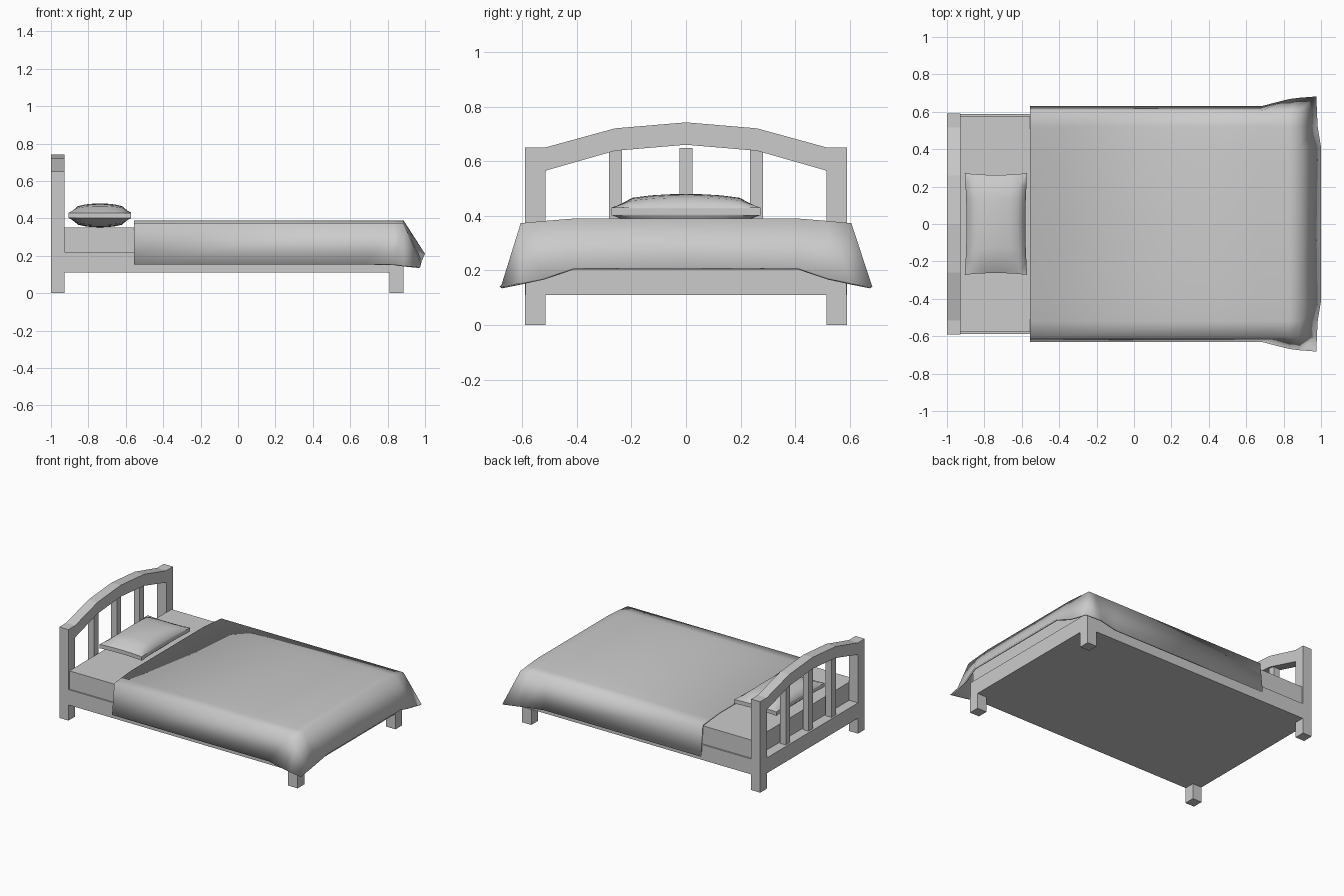
import bpy, bmesh, math

if "Cube" in bpy.data.objects:
    bpy.data.objects.remove(bpy.data.objects["Cube"])


def finish(name, bm):
    bmesh.ops.recalc_face_normals(bm, faces=bm.faces)
    me = bpy.data.meshes.new(name)
    bm.to_mesh(me)
    bm.free()
    ob = bpy.data.objects.new(name, me)
    bpy.context.collection.objects.link(ob)
    return ob


def smooth(ob, angle):
    bpy.ops.object.select_all(action='DESELECT')
    bpy.context.view_layer.objects.active = ob
    ob.select_set(True)
    bpy.ops.object.shade_smooth_by_angle(angle=math.radians(angle))


def box(name, x0, x1, y0, y1, z0, z1):
    bm = bmesh.new()
    bmesh.ops.create_cube(bm, size=1)
    for v in bm.verts:
        v.co.x = x1 if v.co.x > 0 else x0
        v.co.y = y1 if v.co.y > 0 else y0
        v.co.z = z1 if v.co.z > 0 else z0
    return finish(name, bm)


# Base frame and mattress
box("base_frame", -1, 0.885, -0.587, 0.587, 0.11, 0.22)
box("mattress", -0.93, 0.87, -0.577, 0.577, 0.22, 0.35)

# Legs at both ends
for side, y in (("right", -0.5525), ("left", 0.5525)):
    box(f"head_leg_{side}", -1, -0.928, y - 0.0375, y + 0.0375, 0, 0.11)
    box(f"foot_leg_{side}", 0.81, 0.885, y - 0.0375, y + 0.0375, 0, 0.11)

# Headboard: posts and faceted arch as one extruded outline
half = [(0.59, 0.11), (0.59, 0.65), (0.515, 0.65), (0.26, 0.72)]
inner = [(0.515, 0.11), (0.515, 0.565), (0.26, 0.638)]
outline = (half + [(0, 0.742)] + [(-y, z) for y, z in half[::-1]]
           + [(-y, z) for y, z in inner] + [(0, 0.66)] + inner[::-1])
bm = bmesh.new()
face = bm.faces.new([bm.verts.new((-1, y, z)) for y, z in outline])
ext = bmesh.ops.extrude_face_region(bm, geom=[face])
for v in ext["geom"]:
    if isinstance(v, bmesh.types.BMVert):
        v.co.x = -0.928
bmesh.ops.triangulate(bm, faces=[f for f in bm.faces if len(f.verts) > 4])
finish("headboard", bm)

# Headboard slats
for i, y in enumerate((-0.258, 0, 0.258)):
    box(f"headboard_slat_{i + 1}", -0.987, -0.941, y - 0.024, y + 0.024, 0.2, 0.648)

# Pillow with pinched rim
bm = bmesh.new()
bmesh.ops.create_cube(bm, size=2)
bmesh.ops.subdivide_edges(bm, edges=bm.edges[:], cuts=7, use_grid_fill=True)
for v in bm.verts:
    a, b, c = v.co
    h = 0.014 + 0.05 * max(0, (1 - a * a) * (1 - b * b)) ** 0.4
    v.co = (-0.738 + a * (0.157 + 0.01 * b * b),
            b * (0.262 + 0.01 * a * a),
            0.416 + c * h)
smooth(finish("pillow", bm), 60)

# Blanket: half cross-sections from head to foot, mirrored across y
body = [(0, 0.39), (0.41, 0.39), (0.52, 0.381), (0.605, 0.373)]
rows = []
for x, hem_y, hem_z in ((-0.555, 0.63, 0.155), (0.68, 0.63, 0.155),
                        (0.83, 0.668, 0.153), (0.885, 0.675, 0.148)):
    rows.append([(x, y, z) for y, z in body] + [(x, hem_y, hem_z)])
rows.append([(1, 0, 0.21), (1, 0.41, 0.21), (0.982, 0.52, 0.172),
             (0.978, 0.605, 0.155), (0.975, 0.682, 0.14)])
bm = bmesh.new()
grid = []
for r in rows:
    full = [(x, -y, z) for x, y, z in r[:0:-1]] + r
    grid.append([bm.verts.new(p) for p in full])
for r0, r1 in zip(grid, grid[1:]):
    for j in range(len(r0) - 1):
        bm.faces.new((r0[j], r1[j], r1[j + 1], r0[j + 1]))
blanket = finish("blanket", bm)
up = sum(p.normal.z * p.area for p in blanket.data.polygons)
if up < 0:
    blanket.data.flip_normals()
smooth(blanket, 85)
mod = blanket.modifiers.new("thickness", 'SOLIDIFY')
mod.thickness = 0.012
mod.offset = -1
